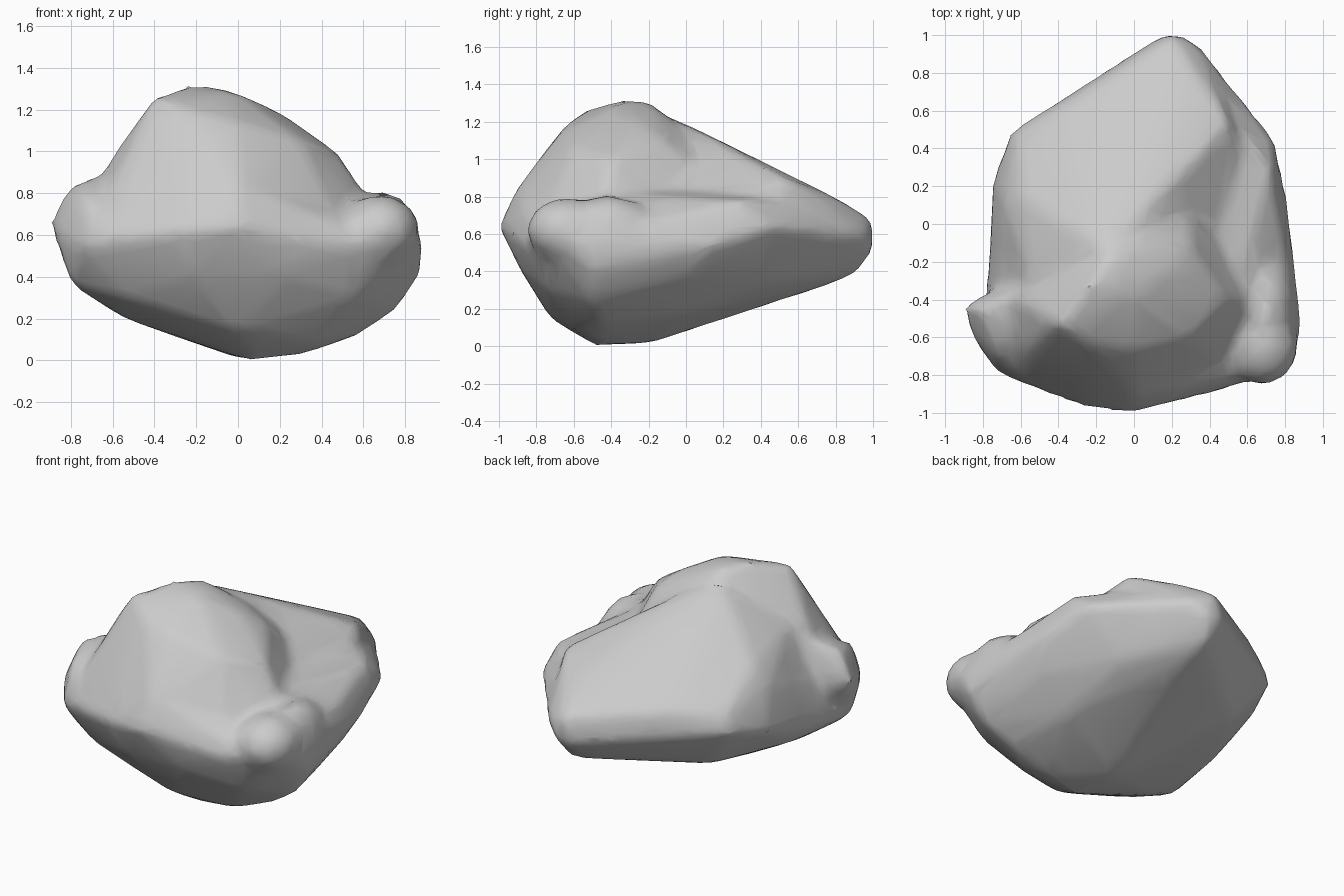
import bpy
import bmesh
from math import radians
from mathutils import Vector, Matrix

old = bpy.data.objects.get("Cube")
if old:
    bpy.data.objects.remove(old, do_unlink=True)


def add_hull(bm, points):
    """Add a faceted convex mass wrapped around the given corner points."""
    verts = [bm.verts.new(p) for p in points]
    result = bmesh.ops.convex_hull(bm, input=verts)
    spare = [g for g in result["geom_interior"] if isinstance(g, bmesh.types.BMVert)]
    bmesh.ops.delete(bm, geom=spare, context="VERTS")


def add_knob(bm, centre, size):
    """Add a rounded lump that melts into the larger masses."""
    matrix = Matrix.Translation(centre) @ Matrix.Diagonal(Vector(size)).to_4x4()
    bmesh.ops.create_icosphere(bm, subdivisions=2, radius=1, matrix=matrix)


# Rounded underside
keel = [(.06, -.48, 0), (0, -.2, .01), (.32, -.45, .03), (.58, -.45, .12),
        (.76, -.5, .24), (.87, -.5, .4), (-.55, -.45, .2), (-.8, -.58, .36),
        (0, -.72, .14), (.2, .3, .2), (.2, .75, .32), (.2, .91, .38),
        (.5, 0, .17), (-.45, 0, .23), (.5, .45, .34), (-.45, .4, .32),
        (.56, -.74, .3), (-.55, -.7, .3), (.38, -.58, .08), (-.7, -.1, .34)]

# Rear tip and the side walls
tip = [(.14, 1, .52), (.26, 1, .52), (.2, 1, .68), (.36, .94, .6), (.3, .83, .78)]
west = [(-.66, .49, .6), (-.75, .25, .55), (-.74, .02, .6), (-.69, .1, .8),
        (-.6, .15, .91), (-.62, .46, .72), (-.36, .64, .74)]
east = [(.75, .45, .64), (.81, .15, .54), (.83, -.3, .5), (.89, -.58, .56),
        (.72, .3, .78), (.5, .1, .82), (.55, -.4, .82), (.74, 0, .37)]

# Front face and the corner mass beside it
front = [(0, -1, .64), (-.25, -.98, .62), (.24, -.94, .6), (-.6, -.84, .6),
         (-.73, -.79, .55), (0, -.91, .84), (.2, -.88, .4), (-.2, -.88, .4),
         (.52, -.87, .55), (.78, -.77, .56)]
corner = [(-.91, -.43, .66), (-.86, -.6, .6), (-.81, -.46, .84), (-.73, -.69, .79),
          (-.73, -.79, .55), (-.6, -.84, .6), (-.8, -.58, .36), (-.55, -.45, .2),
          (-.5, -.3, .95), (-.45, -.2, .5)]

# Leaning dome with a flattened cap
cap = [(-.24, -.33, 1.32), (-.15, -.2, 1.32), (0, -.38, 1.28), (.2, -.24, 1.19),
       (.1, -.08, 1.18), (-.4, -.53, 1.27)]
shoulder = [(-.25, -.63, 1.2), (0, -.67, 1.14), (.3, -.6, 1.06), (.49, -.4, .99),
            (.3, -.12, 1.1), (-.62, -.4, .96), (-.6, -.74, .76), (.45, -.72, .74),
            (.55, -.4, .85)]

# Ridge falling from the dome to the rear tip
ridge = [(0, 0, 1.19), (-.2, -.1, 1.23), (.1, .18, 1.07), (.26, .22, 1.02),
         (.51, .55, .89), (-.1, .65, .8), (-.42, .1, 1.02), (-.55, -.3, 1)]

mesh = bpy.data.meshes.new("boulder")
bm = bmesh.new()
add_hull(bm, keel + tip + west + east + front)
add_hull(bm, corner)
add_hull(bm, cap + shoulder + front[:-2] + keel)
add_hull(bm, ridge + tip + west + keel)
add_knob(bm, (.68, -.64, .62), (.2, .22, .18))
add_knob(bm, (.69, -.42, .62), (.17, .26, .19))
add_knob(bm, (.66, .28, .72), (.1, .1, .08))
bmesh.ops.recalc_face_normals(bm, faces=bm.faces)
bm.to_mesh(mesh)
bm.free()

boulder = bpy.data.objects.new("boulder", mesh)
bpy.context.collection.objects.link(boulder)

# Fuse the masses, weather the edges, then reduce to coarse stone facets
fuse = boulder.modifiers.new("fuse", "REMESH")
fuse.mode = "VOXEL"
fuse.voxel_size = .03
weather = boulder.modifiers.new("weather", "SMOOTH")
weather.factor = .5
weather.iterations = 14
facets = boulder.modifiers.new("facets", "DECIMATE")
facets.ratio = .08

# Plain stone colour
stone = bpy.data.materials.new("stone grey")
stone.use_nodes = True
grey = (.6, .6, .6, 1)
stone.diffuse_color = grey
stone.node_tree.nodes["Principled BSDF"].inputs["Base Color"].default_value = grey
mesh.materials.append(stone)

# Bake the modifiers so the shading follows the finished surface
bpy.context.view_layer.update()
graph = bpy.context.evaluated_depsgraph_get()
finished = bpy.data.meshes.new_from_object(boulder.evaluated_get(graph))
boulder.modifiers.clear()
boulder.data = finished
finished.materials.clear()
finished.materials.append(stone)

bpy.ops.object.select_all(action="DESELECT")
boulder.select_set(True)
bpy.context.view_layer.objects.active = boulder
bpy.ops.object.shade_smooth_by_angle(angle=radians(50))
